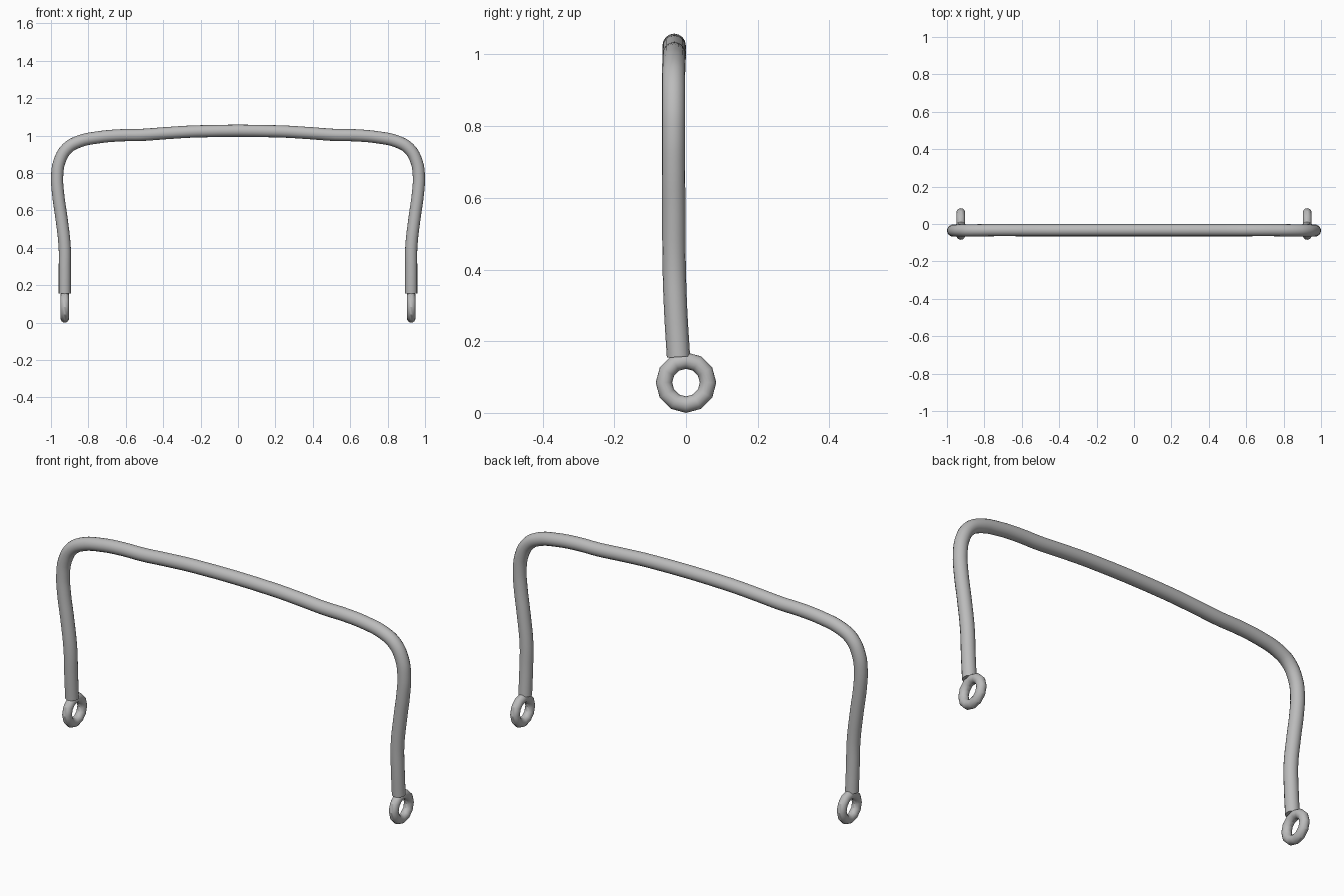
import bpy, math

cube = bpy.data.objects.get("Cube")
if cube:
    bpy.data.objects.remove(cube, do_unlink=True)

# Single grey metal
metal = bpy.data.materials.new("grey_metal")
metal.use_nodes = True
grey = (0.5, 0.5, 0.5, 1)
metal.diffuse_color = grey
metal.node_tree.nodes["Principled BSDF"].inputs["Base Color"].default_value = grey


def finish(obj, name, angle):
    obj.name = name
    obj.data.materials.clear()
    obj.data.materials.append(metal)
    bpy.ops.object.select_all(action='DESELECT')
    obj.select_set(True)
    bpy.context.view_layer.objects.active = obj
    bpy.ops.object.shade_smooth_by_angle(angle=math.radians(angle))


# Bent handle tube: half of the centre line, foot to middle, then mirrored
half = [(0.926, -0.021, 0.156), (0.926, -0.029, 0.29), (0.927, -0.033, 0.41),
        (0.944, -0.034, 0.56), (0.962, -0.035, 0.69), (0.967, -0.035, 0.78),
        (0.955, -0.035, 0.86), (0.915, -0.035, 0.93), (0.85, -0.034, 0.968),
        (0.75, -0.033, 0.99), (0.63, -0.033, 1.001), (0.52, -0.033, 1.003),
        (0.38, -0.033, 1.013), (0.22, -0.033, 1.022)]
path = half + [(-x, y, z) for x, y, z in reversed(half)]

curve = bpy.data.curves.new("handle_path", 'CURVE')
curve.dimensions = '3D'
curve.bevel_depth = 0.0325
curve.bevel_resolution = 6
curve.resolution_u = 4
curve.use_fill_caps = True
spline = curve.splines.new('BEZIER')
spline.bezier_points.add(len(path) - 1)
for point, co in zip(spline.bezier_points, path):
    point.co = co
    point.handle_left_type = point.handle_right_type = 'AUTO'
handle = bpy.data.objects.new("handle_tube", curve)
bpy.context.collection.objects.link(handle)
bpy.ops.object.select_all(action='DESELECT')
handle.select_set(True)
bpy.context.view_layer.objects.active = handle
bpy.ops.object.convert(target='MESH')
finish(bpy.context.object, "handle_tube", 40)

# Mounting ring at each foot
for side, sign in (("left", 1), ("right", -1)):
    bpy.ops.mesh.primitive_torus_add(
        major_segments=12, minor_segments=16, major_radius=0.0615, minor_radius=0.023,
        location=(sign * 0.926, 0, 0.0845), rotation=(0, math.pi / 2, 0))
    finish(bpy.context.object, side + "_mounting_ring", 28)
